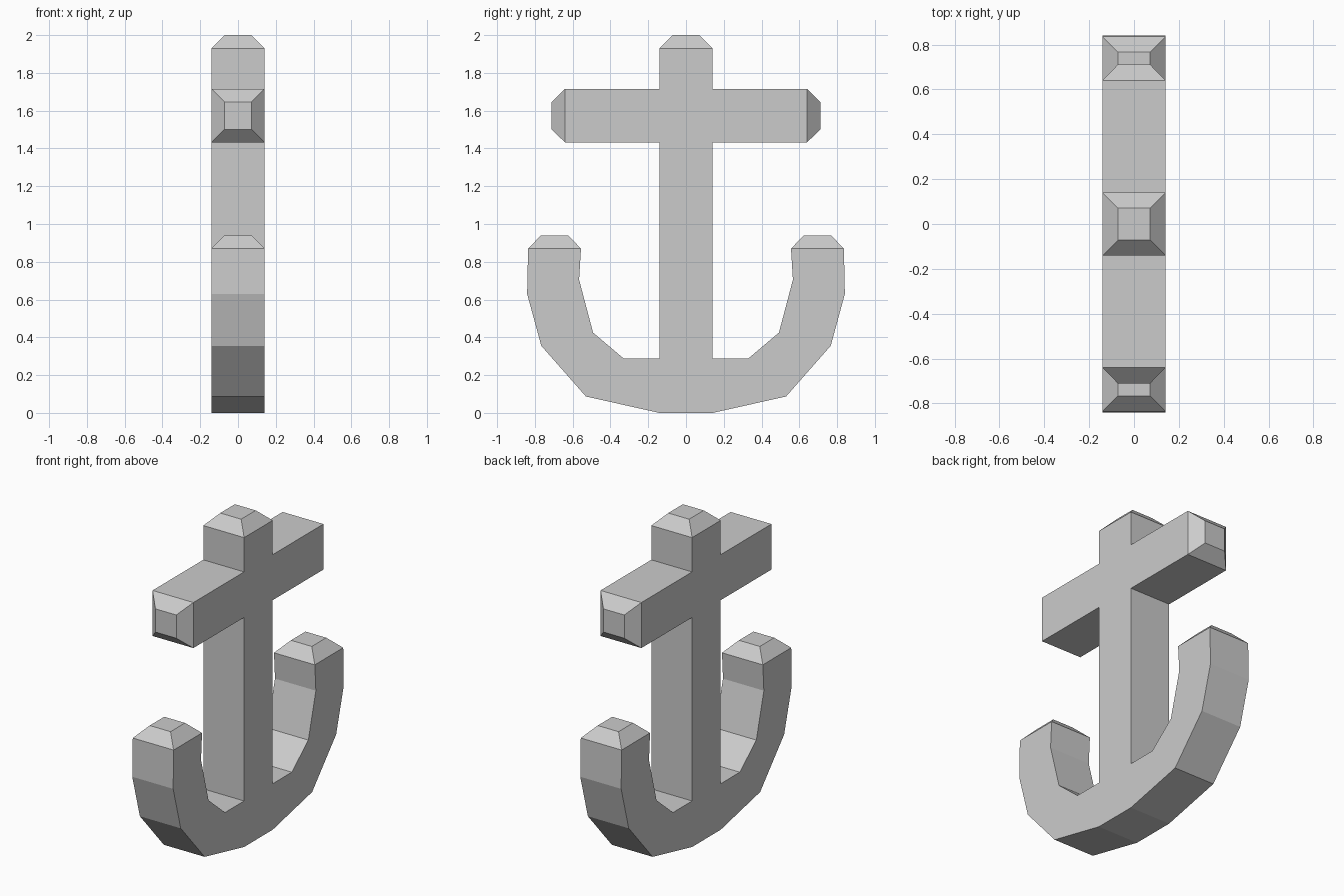
import bpy, bmesh
from mathutils import Vector

if "Cube" in bpy.data.objects:
    bpy.data.objects.remove(bpy.data.objects["Cube"])

W = 0.141      # half thickness
TIP = 0.07     # height of the tapered ends

# Half outline (y, z), counter-clockwise from the bottom to the shaft top
half = [(W, 0), (0.53, 0.087), (0.766, 0.355), (0.841, 0.63), (0.836, 0.87),
        (0.556, 0.87), (0.566, 0.705), (0.492, 0.425), (0.329, 0.287), (W, 0.287),
        (W, 1.432), (0.641, 1.432), (0.641, 1.716), (W, 1.716), (W, 1.93)]
outline = half + [(-y, z) for y, z in reversed(half)]
n = len(outline)

# Anchor body: extruded outline
bm = bmesh.new()
front = [bm.verts.new((W, y, z)) for y, z in outline]
back = [bm.verts.new((-W, y, z)) for y, z in outline]
bm.faces.new(front)
bm.faces.new(back[::-1])
sides = [bm.faces.new((front[i], back[i], back[(i + 1) % n], front[(i + 1) % n]))
         for i in range(n)]
bmesh.ops.recalc_face_normals(bm, faces=bm.faces[:])

# Tapered ends: two arm tips, two crossbar ends, shaft top
tips = [sides[i] for i in (4, 11, 14, 17, 24)]
for face in bmesh.ops.extrude_discrete_faces(bm, faces=tips)["faces"]:
    face.normal_update()
    centre, normal = face.calc_center_median(), Vector(face.normal)
    for v in face.verts:
        v.co = centre + (v.co - centre) * 0.51 + normal * TIP
bmesh.ops.remove_doubles(bm, verts=bm.verts[:], dist=0.0001)
bmesh.ops.recalc_face_normals(bm, faces=bm.faces[:])

mesh = bpy.data.meshes.new("anchor")
bm.to_mesh(mesh)
bm.free()
bpy.context.collection.objects.link(bpy.data.objects.new("anchor", mesh))
